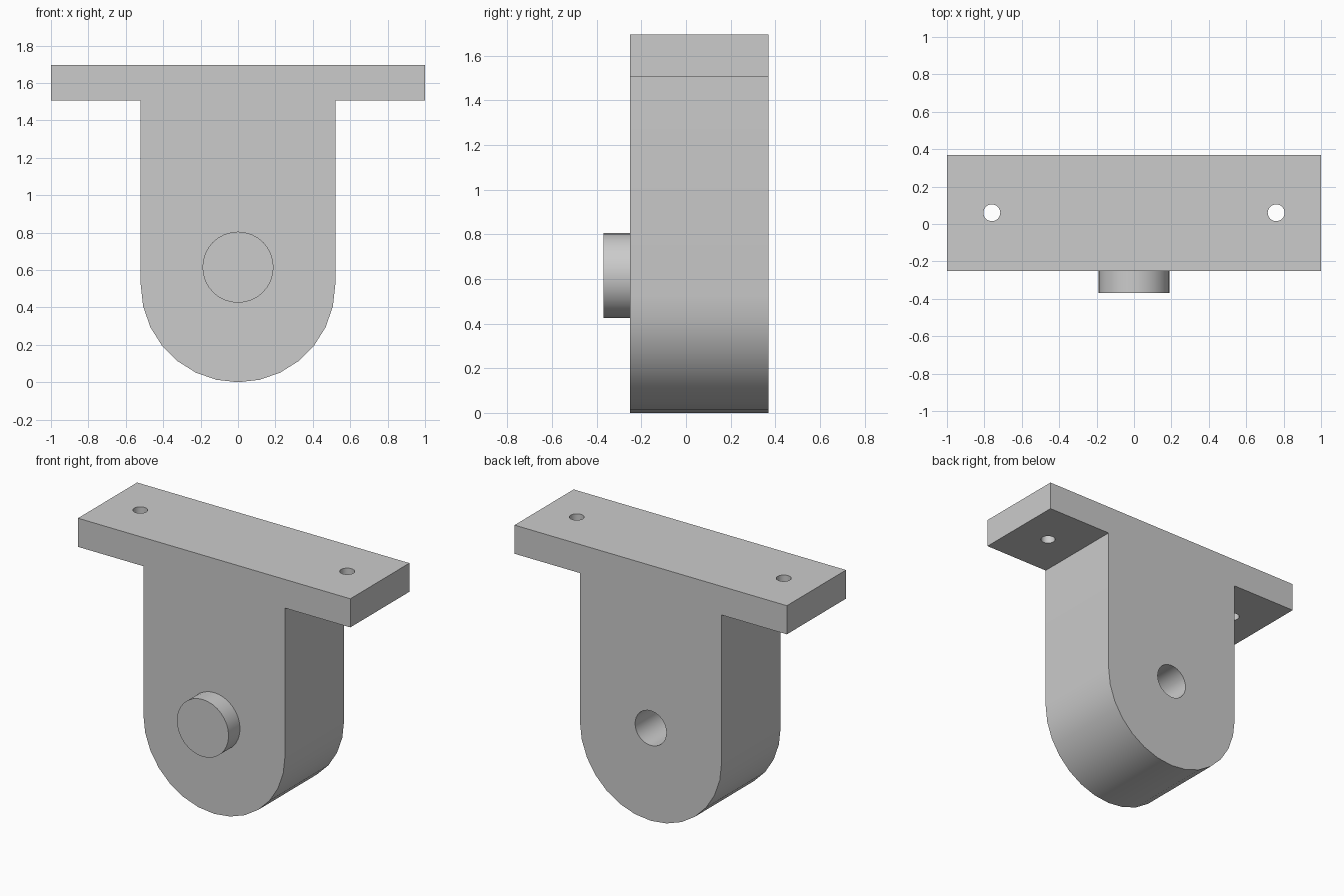
import bpy
import bmesh
import math
from mathutils import Matrix

cube = bpy.data.objects.get("Cube")
if cube:
    bpy.data.objects.remove(cube, do_unlink=True)

FRONT, BACK = -0.25, 0.37
TOP, PLATE_UNDERSIDE = 1.695, 1.505
HALF_WIDTH = 0.52
PIN_HEIGHT = 0.615

grey = bpy.data.materials.new("plain_grey")
grey.use_nodes = True
colour = (0.6, 0.6, 0.6, 1)
grey.diffuse_color = colour
grey.node_tree.nodes["Principled BSDF"].inputs["Base Color"].default_value = colour


def make_object(name, bm):
    bmesh.ops.recalc_face_normals(bm, faces=bm.faces)
    mesh = bpy.data.meshes.new(name)
    bm.to_mesh(mesh)
    bm.free()
    mesh.materials.append(grey)
    obj = bpy.data.objects.new(name, mesh)
    bpy.context.collection.objects.link(obj)
    return obj


def cylinder(name, radius, depth, centre, along_y=False, sides=32):
    bm = bmesh.new()
    matrix = Matrix.Translation(centre)
    if along_y:
        matrix = matrix @ Matrix.Rotation(math.pi / 2, 4, "X")
    bmesh.ops.create_cone(bm, cap_ends=True, segments=sides, radius1=radius,
                          radius2=radius, depth=depth, matrix=matrix)
    return make_object(name, bm)


def activate(obj):
    bpy.ops.object.select_all(action="DESELECT")
    obj.select_set(True)
    bpy.context.view_layer.objects.active = obj


def cut(target, cutter):
    cutter.hide_render = True
    activate(target)
    mod = target.modifiers.new("hole", "BOOLEAN")
    mod.operation = "DIFFERENCE"
    mod.solver = "EXACT"
    mod.object = cutter
    bpy.ops.object.modifier_apply(modifier=mod.name)
    bpy.data.objects.remove(cutter, do_unlink=True)


# Bracket: T-shaped profile with a rounded foot, extruded front to back
steps = 14
profile = [(1, PLATE_UNDERSIDE), (1, TOP), (-1, TOP), (-1, PLATE_UNDERSIDE),
           (-HALF_WIDTH, PLATE_UNDERSIDE)]
for i in range(steps + 1):
    a = math.pi + math.pi * i / steps
    profile.append((HALF_WIDTH * math.cos(a), HALF_WIDTH * (1 + math.sin(a))))
profile.append((HALF_WIDTH, PLATE_UNDERSIDE))

bm = bmesh.new()
face = bm.faces.new([bm.verts.new((x, FRONT, z)) for x, z in profile])
extruded = bmesh.ops.extrude_face_region(bm, geom=[face])["geom"]
moved = [v for v in extruded if isinstance(v, bmesh.types.BMVert)]
bmesh.ops.translate(bm, verts=moved, vec=(0, BACK - FRONT, 0))
bracket = make_object("bracket", bm)

# Screw holes through the mounting plate
for side in (-1, 1):
    cut(bracket, cylinder("screw_hole_cutter", 0.045, 0.6,
                          (side * 0.76, 0.06, 1.6)))

# Bore open at the back, closed at the front by the boss
cut(bracket, cylinder("bore_cutter", 0.115, 1, (0, 0.06, PIN_HEIGHT), True))

# Round boss on the front
boss = cylinder("front_boss", 0.19, 0.12, (0, FRONT - 0.06, PIN_HEIGHT), True)

for obj in (bracket, boss):
    activate(obj)
    bpy.ops.object.shade_smooth_by_angle(angle=math.radians(30))
